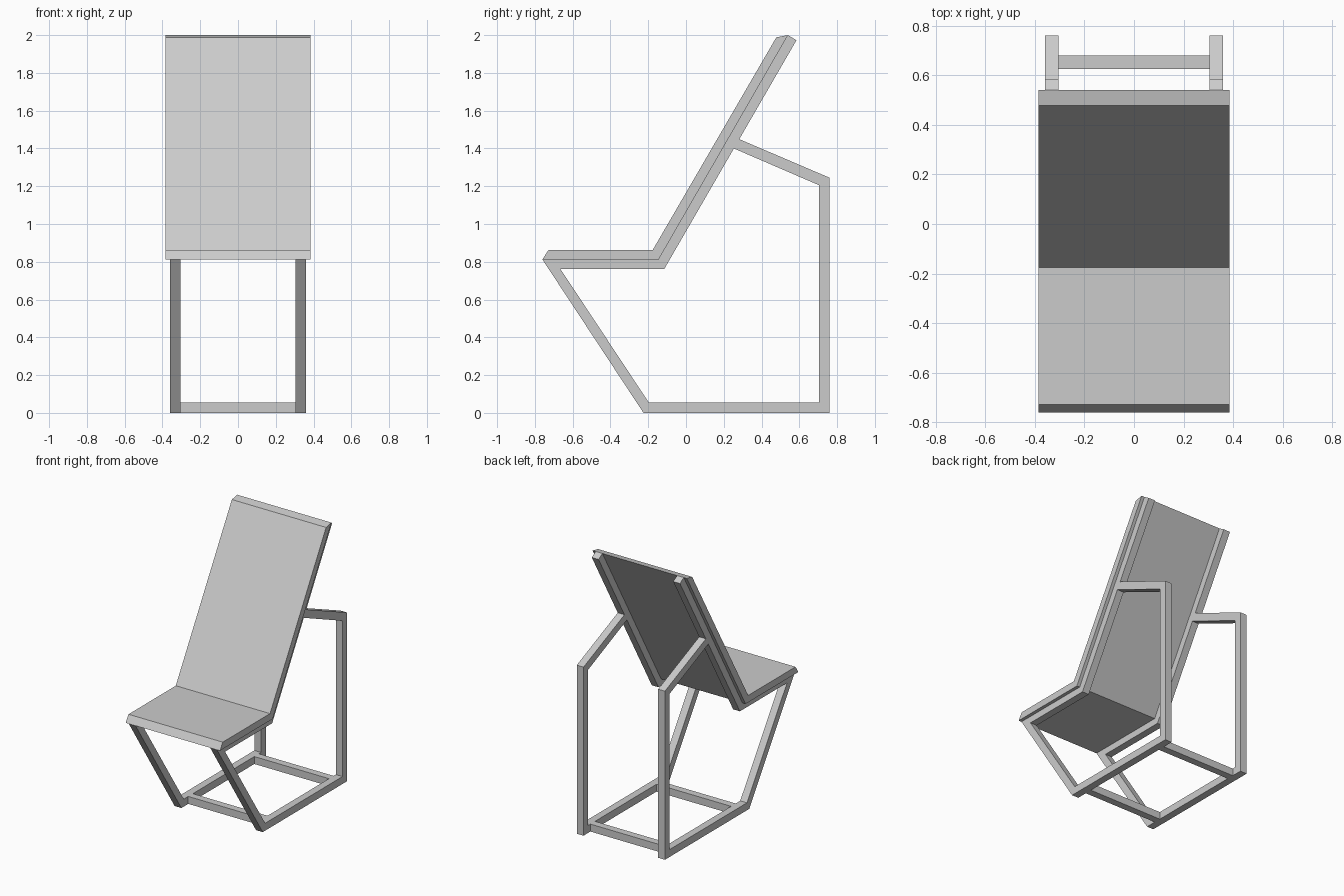
import bpy
import bmesh

cube = bpy.data.objects.get("Cube")
if cube:
    bpy.data.objects.remove(cube, do_unlink=True)

# Single grey finish
grey = bpy.data.materials.new("plain_grey")
grey.use_nodes = True
colour = (0.6, 0.6, 0.6, 1)
grey.diffuse_color = colour
grey.node_tree.nodes["Principled BSDF"].inputs["Base Color"].default_value = colour


def ribbon(name, outer, inner, x0, x1):
    """Mitred bar following two matching (y, z) outlines, from x0 to x1."""
    bm = bmesh.new()
    rings = []
    for a, b in zip(outer, inner):
        corners = [(x0, *a), (x1, *a), (x1, *b), (x0, *b)]
        rings.append([bm.verts.new(c) for c in corners])
    for r, s in zip(rings, rings[1:]):
        for i in range(4):
            j = (i + 1) % 4
            bm.faces.new((r[i], r[j], s[j], s[i]))
    bm.faces.new(rings[0])
    bm.faces.new(rings[-1])
    bmesh.ops.recalc_face_normals(bm, faces=bm.faces)
    mesh = bpy.data.meshes.new(name)
    bm.to_mesh(mesh)
    bm.free()
    mesh.materials.append(grey)
    obj = bpy.data.objects.new(name, mesh)
    bpy.context.collection.objects.link(obj)
    return obj


# Line where the panel rests on the frame: back top, elbow, seat front
joint = [(0.54, 2.0), (-0.145, 0.812), (-0.76, 0.812)]

# Bent seat and backrest panel
panel_face = [(0.478, 1.988), (-0.176, 0.863), (-0.728, 0.863)]
ribbon("seat_and_back_panel", panel_face, joint, -0.385, 0.385)

# Side frames: back rail, seat rail, slanted leg, floor runner, post, brace
frame_outer = joint + [(-0.225, 0), (0.76, 0), (0.76, 1.245), (0.28, 1.45)]
frame_inner = [(0.585, 1.973), (-0.115, 0.762), (-0.665, 0.762),
               (-0.197, 0.055), (0.705, 0.055), (0.705, 1.205), (0.253, 1.4)]
for side, sign in (("left", 1), ("right", -1)):
    ribbon(side + "_frame", frame_outer, frame_inner, sign * 0.305, sign * 0.36)

# Floor crossbars between the runners
for place, y in (("front", -0.145), ("rear", 0.626)):
    ribbon(place + "_crossbar", [(y, 0), (y + 0.054, 0)],
           [(y, 0.055), (y + 0.054, 0.055)], -0.305, 0.305)
